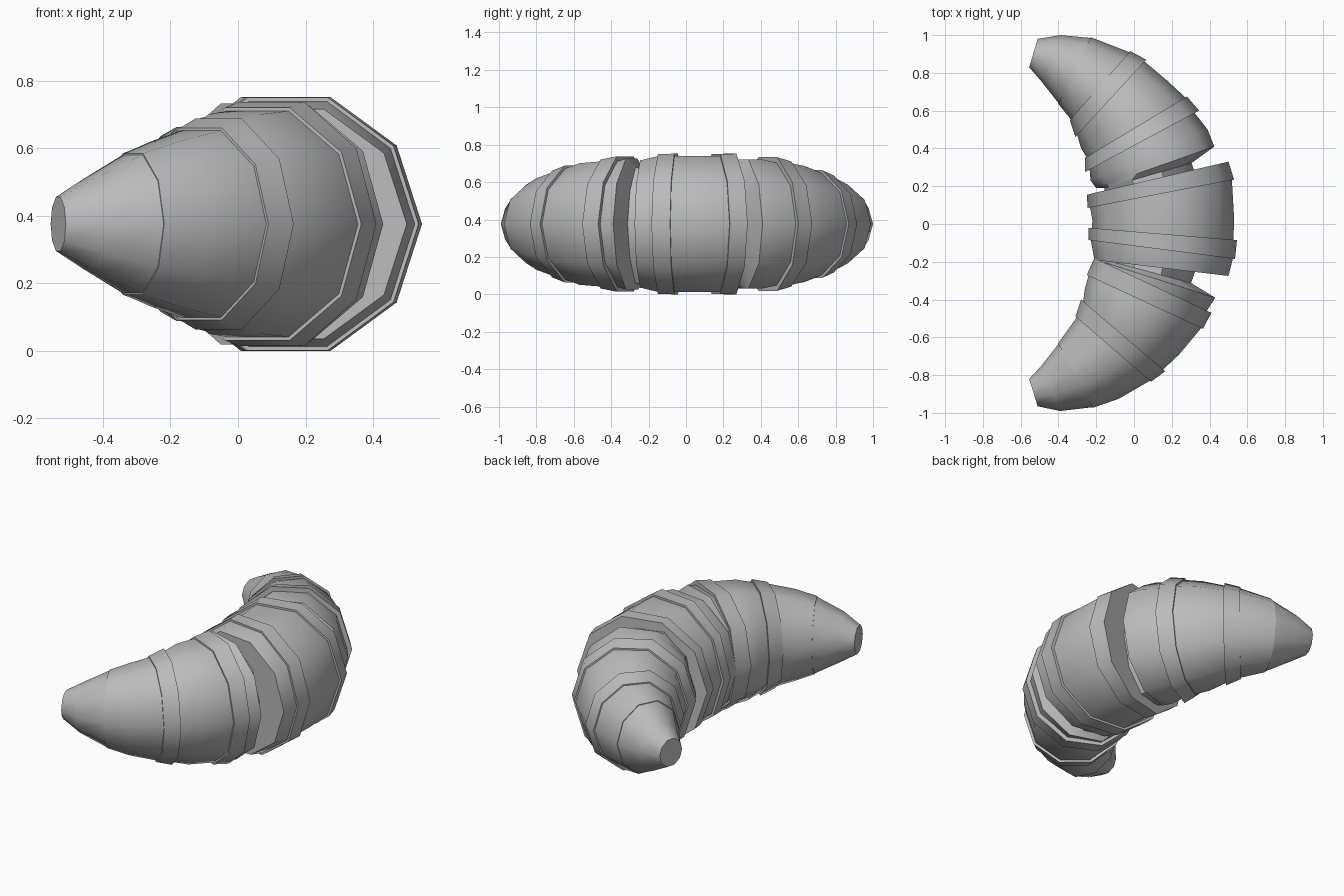
import bpy, bmesh, math, random
from mathutils import Vector

SIDES = 10
MID_Z = 0.376
random.seed(4)

cube = bpy.data.objects.get("Cube")
if cube:
    bpy.data.objects.remove(cube)

pastry = bpy.data.materials.new("plain grey")
pastry.use_nodes = True
GREY = (0.5, 0.5, 0.5, 1)
pastry.diffuse_color = GREY
pastry.node_tree.nodes["Principled BSDF"].inputs["Base Color"].default_value = GREY


def shrink(section, factor):
    """Scale a section (inner x, y, outer x, y, half height) about its middle."""
    ix, iy, ox, oy, h = section
    mx, my = (ix + ox) / 2, (iy + oy) / 2
    return (mx + (ix - mx) * factor, my + (iy - my) * factor,
            mx + (ox - mx) * factor, my + (oy - my) * factor, h * factor)


def loft(name, sections, crumpled=0):
    """Skin ten-sided sections; the last few can be crumpled."""
    bm = bmesh.new()
    loops = []
    for n, (ix, iy, ox, oy, h) in enumerate(sections):
        mid = Vector(((ix + ox) / 2, (iy + oy) / 2, MID_Z))
        across = Vector(((ox - ix) / 2, (oy - iy) / 2, 0))
        up = Vector((0, 0, h / math.sin(math.radians(72))))
        loop = []
        for i in range(SIDES):
            a = math.tau * i / SIDES
            r = random.uniform(0.86, 1.0) if n >= len(sections) - crumpled else 1
            loop.append(bm.verts.new(mid + (across * math.cos(a) + up * math.sin(a)) * r))
        loops.append(loop)
    for a, b in zip(loops, loops[1:]):
        for i in range(SIDES):
            j = (i + 1) % SIDES
            bm.faces.new((a[i], a[j], b[j], b[i]))
    bm.faces.new(loops[0])
    bm.faces.new(loops[-1])
    bmesh.ops.recalc_face_normals(bm, faces=bm.faces)
    mesh = bpy.data.meshes.new(name)
    bm.to_mesh(mesh)
    bm.free()
    mesh.materials.append(pastry)
    obj = bpy.data.objects.new(name, mesh)
    bpy.context.collection.objects.link(obj)
    bpy.ops.object.select_all(action='DESELECT')
    obj.select_set(True)
    bpy.context.view_layer.objects.active = obj
    bpy.ops.object.shade_smooth_by_angle(angle=math.radians(40))


def band(name, a, b):
    """Raised dough edge with closed sides."""
    loft(name, [shrink(a, 0.9), a, b, shrink(b, 0.9)])


# Front arm
seam = (-0.40, -0.635, -0.22, -0.97, 0.205)
small = [(-0.31, -0.49, 0.09, -0.835, 0.285), (-0.28, -0.40, 0.165, -0.78, 0.312)]
large = [(-0.25, -0.27, 0.365, -0.555, 0.345), (-0.21, -0.18, 0.41, -0.47, 0.362)]
loft("front_tip", [(-0.555, -0.82, -0.51, -0.965, 0.08),
                   (-0.49, -0.75, -0.39, -0.99, 0.135), seam])
loft("front_outer_roll", [shrink(seam, 1.02), (-0.35, -0.56, -0.08, -0.925, 0.245),
                          shrink(small[0], 0.97), shrink(small[1], 0.93)])
band("front_small_band", *small)
loft("front_inner_roll", [shrink(small[0], 0.93), shrink(small[1], 0.95),
                          (-0.26, -0.34, 0.24, -0.69, 0.325),
                          shrink(large[0], 0.97), shrink(large[1], 0.93)])
band("front_large_band", *large)
loft("front_crumpled_end", [shrink(large[0], 0.9), (-0.2, -0.19, 0.43, -0.39, 0.35),
                            (-0.19, -0.18, 0.33, -0.32, 0.33),
                            (-0.18, -0.15, 0.36, -0.2, 0.33)], crumpled=2)

# Back arm
seam = (-0.40, 0.64, -0.23, 0.985, 0.205)
small = [(-0.34, 0.55, -0.02, 0.915, 0.26), (-0.31, 0.46, 0.065, 0.87, 0.288)]
large = [(-0.26, 0.35, 0.28, 0.675, 0.335), (-0.26, 0.275, 0.345, 0.60, 0.357)]
loft("back_tip", [(-0.555, 0.83, -0.51, 0.98, 0.08),
                  (-0.49, 0.755, -0.39, 1.0, 0.135), seam])
loft("back_outer_roll", [shrink(seam, 1.02), shrink(small[0], 0.97), shrink(small[1], 0.93)])
band("back_small_band", *small)
loft("back_inner_roll", [shrink(small[0], 0.93), shrink(small[1], 0.95),
                         (-0.28, 0.40, 0.175, 0.76, 0.31),
                         shrink(large[0], 0.97), shrink(large[1], 0.93)])
band("back_large_band", *large)
loft("back_crumpled_end", [shrink(large[0], 0.93), (-0.23, 0.23, 0.39, 0.50, 0.345),
                           (-0.2, 0.19, 0.425, 0.41, 0.345),
                           (-0.19, 0.18, 0.33, 0.33, 0.33),
                           (-0.18, 0.14, 0.36, 0.22, 0.33)], crumpled=2)

# Middle roll and its two bands
front = [(-0.24, -0.085, 0.535, -0.185, 0.374), (-0.24, -0.02, 0.545, -0.085, 0.376)]
back = [(-0.245, 0.085, 0.53, 0.235, 0.374), (-0.25, 0.155, 0.50, 0.33, 0.376)]
band("middle_front_band", *front)
band("middle_back_band", *back)
loft("middle_roll", [(-0.21, -0.19, 0.50, -0.275, 0.34), shrink(front[0], 0.97),
                     (-0.22, 0.02, 0.53, 0.03, 0.363),
                     shrink(back[0], 0.97), shrink(back[1], 0.94)])
